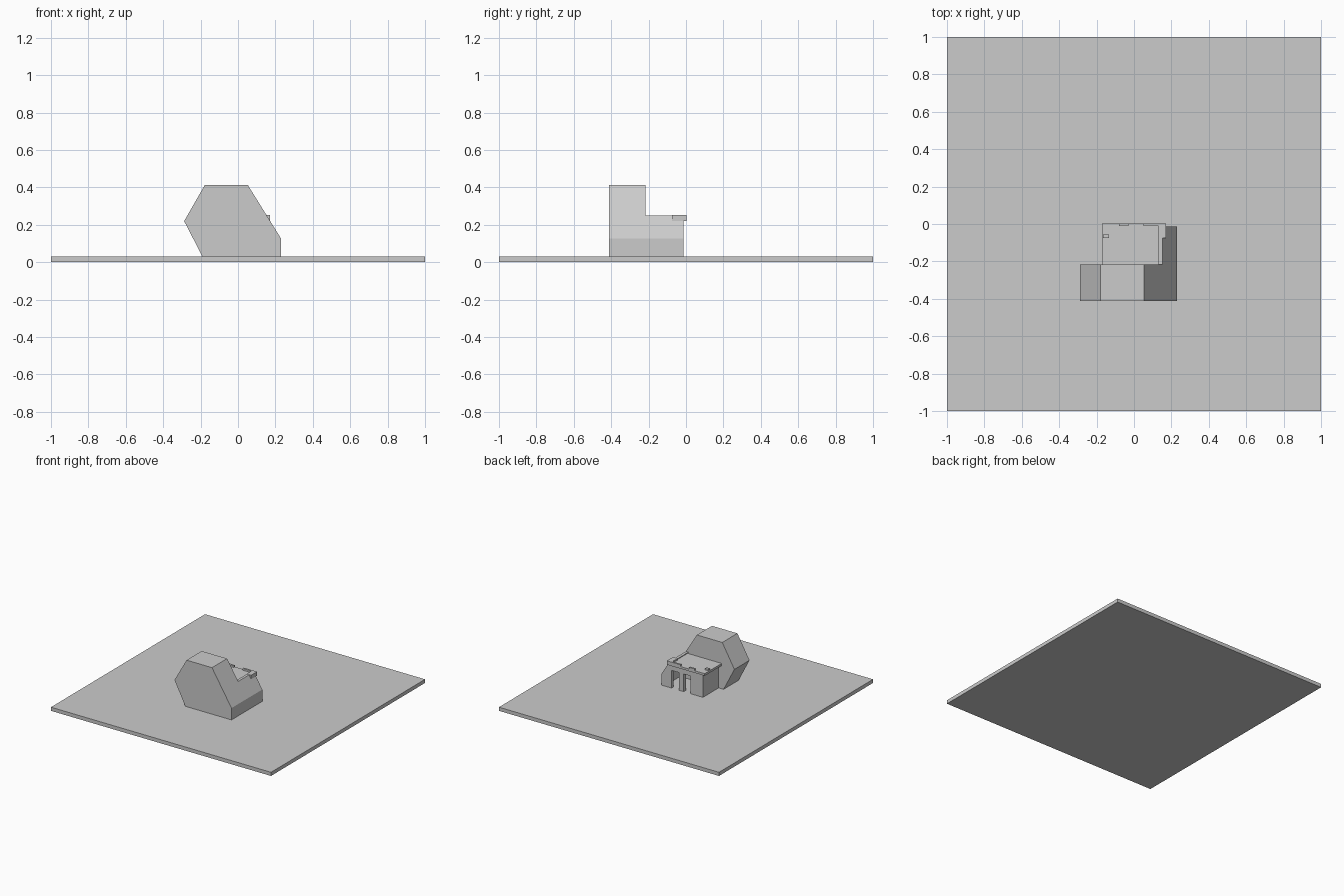
import bpy, bmesh

if "Cube" in bpy.data.objects:
    bpy.data.objects.remove(bpy.data.objects["Cube"])


def prism(name, pts, y0, y1):
    """Extrude an x-z outline from y0 to y1."""
    bm = bmesh.new()
    face = bm.faces.new([bm.verts.new((x, y0, z)) for x, z in pts])
    new = bmesh.ops.extrude_face_region(bm, geom=[face])["geom"]
    bmesh.ops.translate(bm, vec=(0, y1 - y0, 0),
                        verts=[v for v in new if isinstance(v, bmesh.types.BMVert)])
    bmesh.ops.recalc_face_normals(bm, faces=bm.faces)
    me = bpy.data.meshes.new(name)
    bm.to_mesh(me)
    bm.free()
    ob = bpy.data.objects.new(name, me)
    bpy.context.collection.objects.link(ob)
    return ob


def box(name, x0, x1, y0, y1, z0, z1):
    return prism(name, [(x0, z0), (x1, z0), (x1, z1), (x0, z1)], y0, y1)


# Ground slab
box("ground_slab", -1, 1, -1, 1, 0, 0.03)

# Tall faceted front block
prism("front_block", [(-0.19, 0.03), (0.23, 0.03), (0.23, 0.127), (0.053, 0.412),
                      (-0.178, 0.412), (-0.288, 0.22)], -0.413, -0.217)

# Rear room: sloped right wall, straight left wall
prism("sloped_wall", [(0.23, 0.03), (0.23, 0.127), (0.153, 0.25), (0.13, 0.25),
                      (0.205, 0.12), (0.205, 0.03)], -0.217, -0.013)
box("left_wall", -0.145, -0.12, -0.217, -0.013, 0.03, 0.22)

# Rear facade: piers and lintel leave two door openings
prism("rear_pier_right", [(0.14, 0.03), (0.23, 0.03), (0.23, 0.127), (0.172, 0.22),
                          (0.14, 0.22)], -0.04, -0.013)
for i, (a, b) in enumerate([(-0.145, -0.03), (0.03, 0.075)]):
    box(f"rear_pier_{i}", a, b, -0.04, -0.013, 0.03, 0.22)
box("door_lintel", -0.145, 0.16, -0.04, -0.013, 0.175, 0.22)

# Flat roof with broken parapet pieces
box("roof", -0.172, 0.14, -0.217, 0.003, 0.22, 0.238)
box("roof_corner", 0.13, 0.172, -0.075, 0.003, 0.22, 0.252)
for i, (a, b) in enumerate([(-0.08, -0.03), (0.05, 0.13)]):
    box(f"parapet_{i}", a, b, -0.012, 0.003, 0.238, 0.252)
box("roof_vent", -0.165, -0.135, -0.075, -0.055, 0.238, 0.25)
